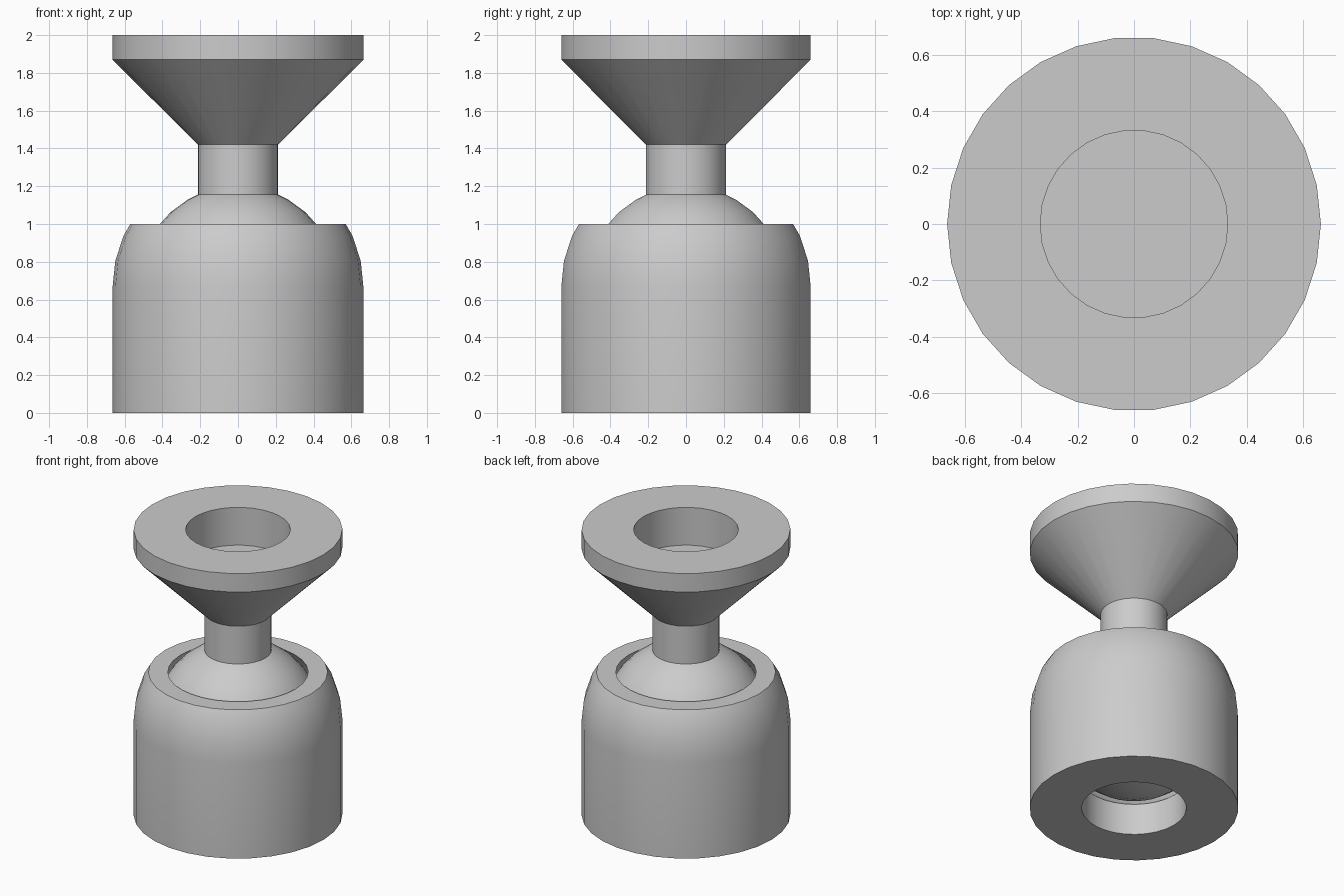
import bpy, bmesh
from math import sin, cos, pi, radians

SEGMENTS = 30
R_OUT = 0.664      # body and flange radius
R_BALL = 0.533
R_SOCKET = 0.557
R_BORE = 0.333
R_STEM = 0.213
CENTER = 0.667     # height of the ball centre

cube = bpy.data.objects.get("Cube")
if cube:
    bpy.data.objects.remove(cube, do_unlink=True)

grey = bpy.data.materials.new("light grey")
grey.use_nodes = True
grey.diffuse_color = (0.6, 0.6, 0.6, 1)
grey.node_tree.nodes["Principled BSDF"].inputs["Base Color"].default_value = grey.diffuse_color


def arc(radius, start, end, step=12):
    """Profile points along a circle about the ball centre."""
    return [(radius * cos(radians(a)), CENTER + radius * sin(radians(a)))
            for a in range(start, end, step)]


def lathe(name, profile, closed):
    """Turn a (radius, height) profile around z."""
    bm = bmesh.new()
    rings = []
    for r, z in profile:
        if r < 1e-5:
            rings.append([bm.verts.new((0, 0, z))] * SEGMENTS)
        else:
            rings.append([bm.verts.new((r * cos(2 * pi * i / SEGMENTS),
                                        r * sin(2 * pi * i / SEGMENTS), z))
                          for i in range(SEGMENTS)])
    pairs = list(zip(rings, rings[1:]))
    if closed:
        pairs.append((rings[-1], rings[0]))
    for a, b in pairs:
        for i in range(SEGMENTS):
            j = (i + 1) % SEGMENTS
            bm.faces.new(dict.fromkeys((a[i], a[j], b[j], b[i])))
    bmesh.ops.recalc_face_normals(bm, faces=bm.faces)
    mesh = bpy.data.meshes.new(name)
    bm.to_mesh(mesh)
    bm.free()
    mesh.materials.append(grey)
    obj = bpy.data.objects.new(name, mesh)
    bpy.context.collection.objects.link(obj)
    bpy.ops.object.select_all(action="DESELECT")
    obj.select_set(True)
    bpy.context.view_layer.objects.active = obj
    bpy.ops.object.shade_smooth_by_angle(angle=radians(25))
    return obj


# Socket body: domed shell, spherical cavity, bore through the base
cavity = arc(R_SOCKET, 36, -53, -12)
lathe("socket_body",
      [(R_BORE, 0), (R_OUT, 0)] + arc(R_OUT, 0, 25)
      + [(0.57, 1.0), (0.446, 1.0)] + cavity[1:] + [(R_BORE, 0.22)],
      closed=True)

# Ball stud: ball, stem, flared cone and flange with a blind hole
ball = arc(R_BALL, -84, 61)
lathe("ball_stud",
      [(0, ball[0][1])] + ball
      + [(R_STEM, 1.155), (R_STEM, 1.42), (R_OUT, 1.87), (R_OUT, 2.0),
         (R_BORE, 2.0), (R_BORE, 1.735), (0, 1.735)],
      closed=False)
